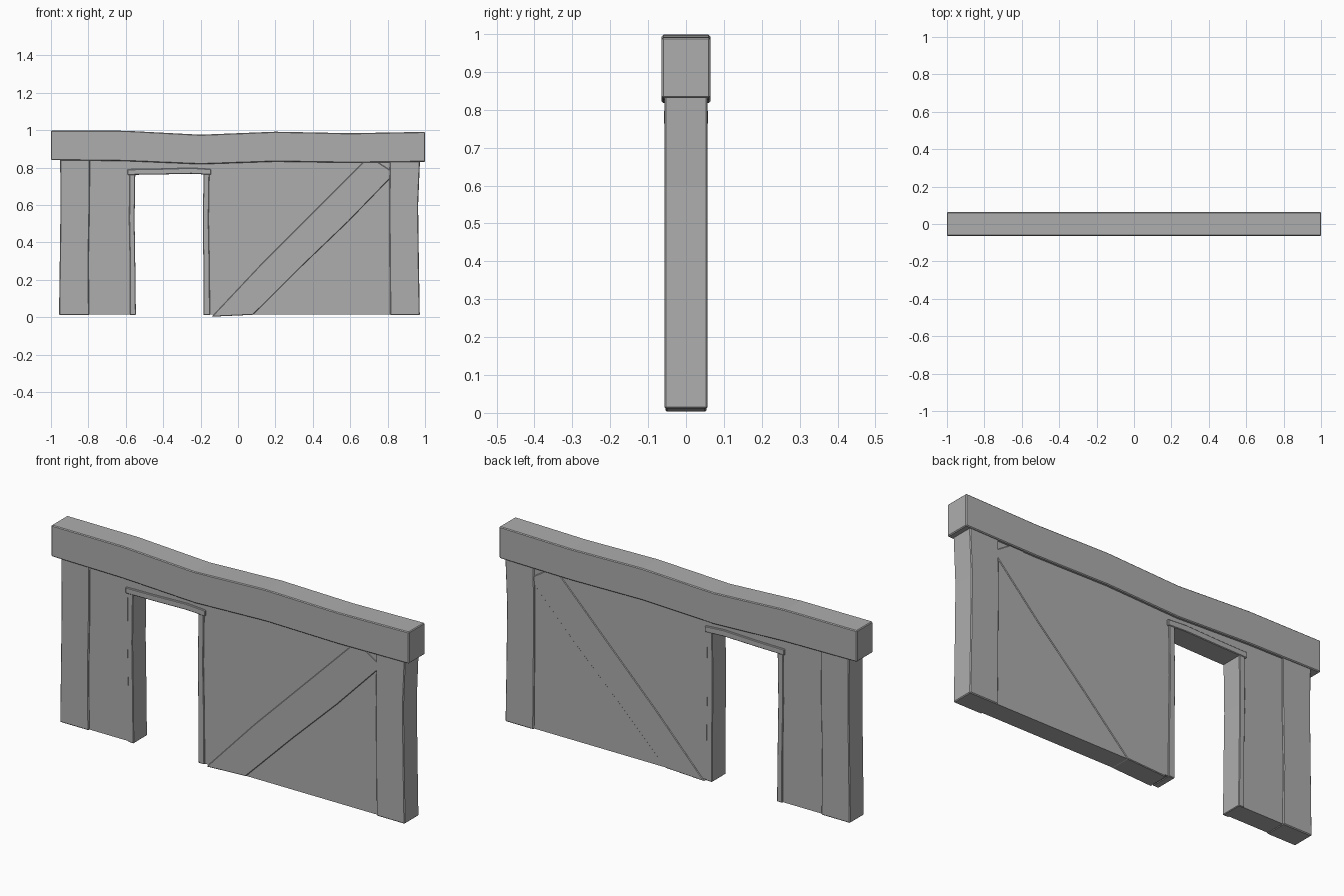
import bpy, bmesh

if "Cube" in bpy.data.objects:
    bpy.data.objects.remove(bpy.data.objects["Cube"])

mat = bpy.data.materials.new("plain grey")
mat.diffuse_color = (0.42, 0.42, 0.42, 1)
mat.use_nodes = True
mat.node_tree.nodes["Principled BSDF"].inputs["Base Color"].default_value = mat.diffuse_color


def slab(name, outline, half_depth, bevel=0.004):
    """Extrude an x-z outline symmetrically through y, with softened edges."""
    bm = bmesh.new()
    front = bm.faces.new([bm.verts.new((x, -half_depth, z)) for x, z in outline])
    ext = bmesh.ops.extrude_face_region(bm, geom=[front])
    for v in ext["geom"]:
        if isinstance(v, bmesh.types.BMVert):
            v.co.y = half_depth
    bmesh.ops.recalc_face_normals(bm, faces=bm.faces)
    mesh = bpy.data.meshes.new(name)
    bm.to_mesh(mesh)
    bm.free()
    mesh.materials.append(mat)
    obj = bpy.data.objects.new(name, mesh)
    bpy.context.collection.objects.link(obj)
    if bevel:
        mod = obj.modifiers.new("worn edges", "BEVEL")
        mod.width = bevel
        mod.segments = 1
        mod.limit_method = "ANGLE"
        mod.angle_limit = 0.7
    return obj


def timber(name, side_a, side_b, half_depth, bevel=0.004):
    """Uneven timber between two edge lines running the same way."""
    return slab(name, side_a + side_b[::-1], half_depth, bevel)


# plaster wall with door notch
slab("wall_panel", [(-0.82, 0.014), (-0.565, 0.014), (-0.565, 0.78),
                    (-0.17, 0.78), (-0.17, 0.014), (0.84, 0.014),
                    (0.84, 0.86), (-0.82, 0.86)], 0.050, 0)

# sagging top beam
xs = [-1, -0.6, -0.2, 0.2, 0.6, 1]
low = [0.84, 0.835, 0.818, 0.832, 0.826, 0.831]
high = [0.998, 0.997, 0.976, 0.992, 0.984, 0.991]
timber("top_beam", list(zip(xs, low)), list(zip(xs, high)), 0.064)

# end posts
zs = [0.011, 0.3, 0.6, 0.86]
for name, left, right in (
        ("left_post", [-0.957, -0.953, -0.949, -0.951], [-0.796, -0.799, -0.793, -0.792]),
        ("right_post", [0.814, 0.811, 0.809, 0.812], [0.972, 0.967, 0.963, 0.974])):
    timber(name, list(zip(left, zs)), list(zip(right, zs)), 0.057)

# door jambs
zs = [0.011, 0.27, 0.52, 0.775]
for name, left, right in (
        ("left_door_jamb", [-0.577, -0.577, -0.582, -0.580], [-0.546, -0.549, -0.553, -0.549]),
        ("right_door_jamb", [-0.184, -0.185, -0.188, -0.184], [-0.150, -0.152, -0.157, -0.153])):
    timber(name, list(zip(left, zs)), list(zip(right, zs)), 0.055, 0.003)

# door lintel
xs = [-0.59, -0.44, -0.25, -0.145]
timber("door_lintel", list(zip(xs, [0.761, 0.763, 0.767, 0.762])),
       list(zip(xs, [0.791, 0.793, 0.799, 0.792])), 0.058, 0.003)

# diagonal brace, its upper end hidden in the post and beam
timber("diagonal_brace", [(-0.14, 0.003), (0.13, 0.29), (0.40, 0.56), (0.70, 0.86)],
       [(0.08, 0.013), (0.34, 0.272), (0.59, 0.512), (0.84, 0.77)], 0.0535, 0.003)
